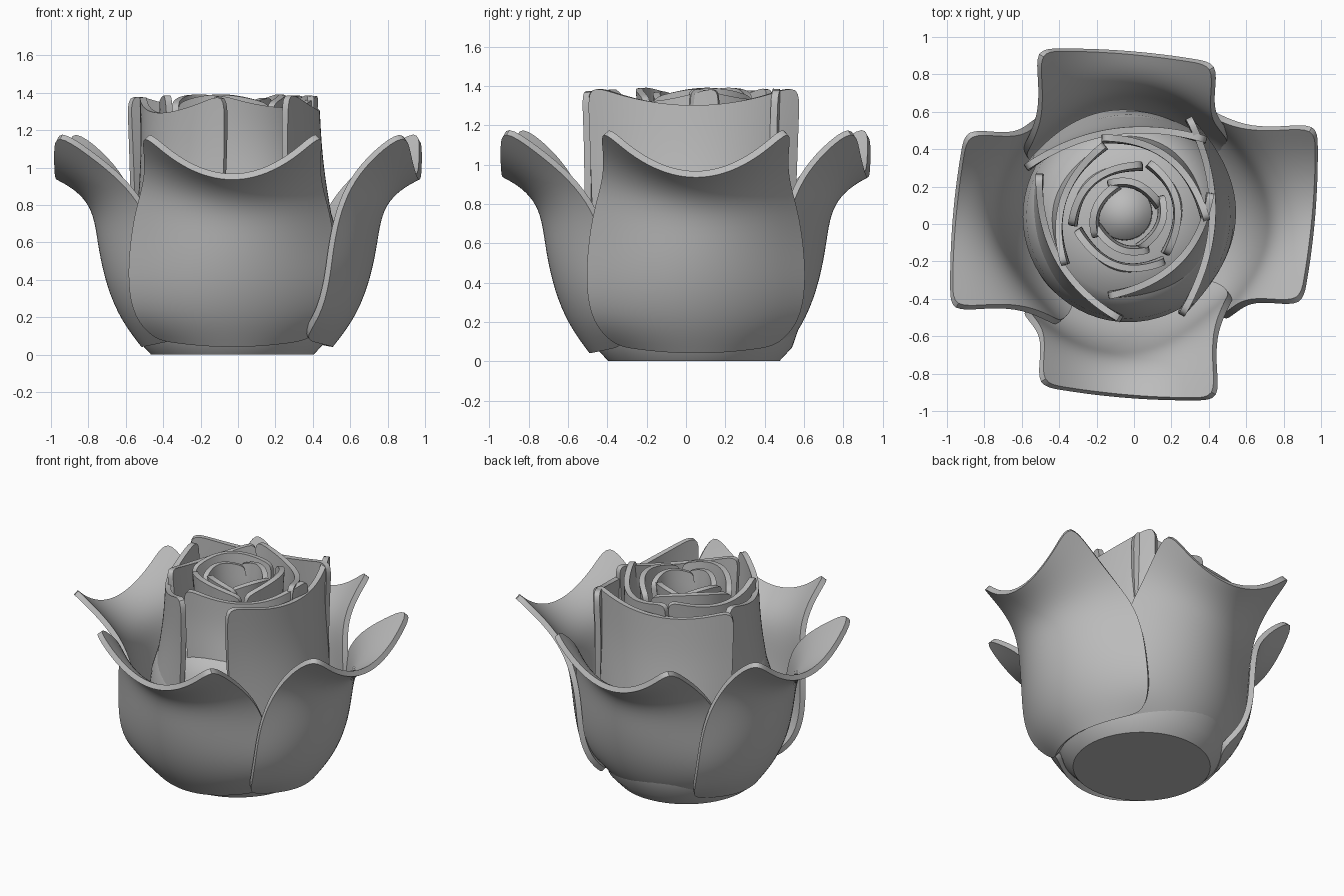
import bpy, bmesh
from math import sin, cos, radians, pi

if "Cube" in bpy.data.objects:
    bpy.data.objects.remove(bpy.data.objects["Cube"], do_unlink=True)

grey = bpy.data.materials.new("petal_grey")
grey.use_nodes = True
COLOUR = (0.5, 0.5, 0.5, 1)
grey.diffuse_color = COLOUR
grey.node_tree.nodes["Principled BSDF"].inputs["Base Color"].default_value = COLOUR


def finish(name, bm, thickness=0, levels=0):
    """Turn a bmesh into a smooth object, optionally subdivided and thickened."""
    mesh = bpy.data.meshes.new(name)
    bm.to_mesh(mesh)
    bm.free()
    mesh.materials.append(grey)
    ob = bpy.data.objects.new(name, mesh)
    bpy.context.collection.objects.link(ob)
    bpy.ops.object.select_all(action="DESELECT")
    ob.select_set(True)
    bpy.context.view_layer.objects.active = ob
    if levels:
        sub = ob.modifiers.new("smooth", "SUBSURF")
        sub.levels = sub.render_levels = levels
        sub.boundary_smooth = "ALL"
    if thickness:
        sol = ob.modifiers.new("thickness", "SOLIDIFY")
        sol.thickness = thickness
        sol.offset = -1
    if ob.modifiers:
        bpy.ops.object.convert(target="MESH")
    bpy.ops.object.shade_smooth_by_angle(angle=radians(40))
    return ob


def petal(name, rows, angle, centre, reach=1, shift=0, thickness=0.036, columns=8):
    """Rows hold: mid height, mid distance, edge height, edge distance, half width, skew."""
    bm = bmesh.new()
    a = radians(angle)
    grid = []
    for z_mid, d_mid, z_edge, d_edge, half, skew in rows:
        line = []
        for i in range(columns + 1):
            s = 2 * i / columns - 1
            d = (d_mid + (d_edge - d_mid) * s * s + skew * s) * reach
            w = half * s + shift
            z = z_mid + (z_edge - z_mid) * s * s
            line.append(bm.verts.new((centre[0] + d * cos(a) - w * sin(a),
                                      centre[1] + d * sin(a) + w * cos(a), z)))
        grid.append(line)
    for low, high in zip(grid, grid[1:]):
        for i in range(columns):
            bm.faces.new((low[i], low[i + 1], high[i + 1], high[i]))
    return finish(name, bm, thickness, 2)


def lathe(name, profile, centre, steps=64):
    """Spin a profile of (radius, height) about a vertical axis."""
    bm = bmesh.new()
    verts = [bm.verts.new((r, 0, z)) for r, z in profile]
    edges = [bm.edges.new(pair) for pair in zip(verts, verts[1:])]
    bmesh.ops.spin(bm, geom=verts + edges, cent=(0, 0, 0), axis=(0, 0, 1),
                   angle=2 * pi, steps=steps, use_merge=True)
    bmesh.ops.remove_doubles(bm, verts=bm.verts, dist=0.0005)
    bmesh.ops.recalc_face_normals(bm, faces=bm.faces)
    bmesh.ops.translate(bm, verts=bm.verts, vec=(*centre, 0))
    return finish(name, bm)


CORE = (-0.03, 0.04)

# Rounded body with a flat foot, and the bud in the middle
lathe("flower_base", [(0, 0), (0.435, 0), (0.5, 0.07), (0.545, 0.2), (0.56, 0.35),
                      (0.565, 0.55), (0.545, 0.7), (0.5, 0.85), (0.42, 0.95),
                      (0.25, 1.0), (0, 1.02)], CORE)
lathe("centre_bud", [(0.15, 0.95), (0.145, 1.15), (0.1, 1.2), (0, 1.24)], (-0.05, 0.06), 32)

# Four big outer petals that curl outwards, each overlapping its neighbour
outer_rows = [
    (0.04, 0.52, 0.08, 0.34, 0.42, -0.02),
    (0.18, 0.63, 0.2, 0.41, 0.53, -0.04),
    (0.36, 0.71, 0.38, 0.46, 0.56, -0.04),
    (0.56, 0.755, 0.58, 0.48, 0.55, -0.04),
    (0.72, 0.775, 0.77, 0.53, 0.52, -0.03),
    (0.82, 0.82, 0.93, 0.63, 0.47, 0),
    (0.89, 0.9, 1.07, 0.78, 0.47, 0.03),
    (0.93, 0.98, 1.19, 0.95, 0.49, 0.04),
]
for name, angle, reach, shift in (("left", 0, 1.0, 0.05), ("back", 90, 0.945, 0.03),
                                  ("right", 180, 0.98, -0.02), ("front", 270, 0.95, -0.02)):
    petal("outer_petal_" + name, outer_rows, angle, (-0.01, 0.0), reach, shift)


def inner_rows(d_mid, d_edge, half, z_mid, z_edge, bulge, bottom):
    """Upright petal that swells towards its foot by the given bulge."""
    rows = []
    for k in range(7):
        t = k / 6
        swell = bulge * (1 - t) ** 1.2
        flare = 0.02 * max(0, t - 0.6) / 0.4
        rows.append((bottom + (z_mid - bottom) * t, d_mid + swell + flare,
                     bottom + (z_edge - bottom) * t, d_edge + swell * 0.3 + flare,
                     half * (0.94 + 0.06 * t), 0.02))
    return rows


# Rings of upright petals, from the large wrapping ones to the small ones at the heart:
# angle, mid distance, edge distance, half width, mid height, edge height, bulge, bottom
rings = {
    "wrapping_petal": [
        (0, 0.45, 0.3, 0.54, 1.3, 1.41, 0.13, 0.5),
        (101, 0.46, 0.34, 0.5, 1.31, 1.4, 0.12, 0.5),
        (212, 0.44, 0.3, 0.46, 1.29, 1.4, 0.13, 0.5)],
    "second_petal": [
        (-42, 0.36, 0.22, 0.4, 1.32, 1.4, 0.12, 0.8),
        (55, 0.38, 0.24, 0.37, 1.33, 1.4, 0.06, 0.85),
        (165, 0.36, 0.24, 0.35, 1.33, 1.4, 0.06, 0.85)],
    "third_petal": [(a, 0.27, 0.16, 0.26, 1.39, 1.34, 0.03, 0.95) for a in (15, 135, 255)],
    "heart_petal": [(a, 0.18, 0.12, 0.16, 1.37, 1.33, 0.01, 0.97) for a in (75, 165, 255, 345)],
}
for ring, petals in rings.items():
    for n, (angle, *shape) in enumerate(petals, 1):
        petal(f"{ring}_{n}", inner_rows(*shape), angle, CORE)
